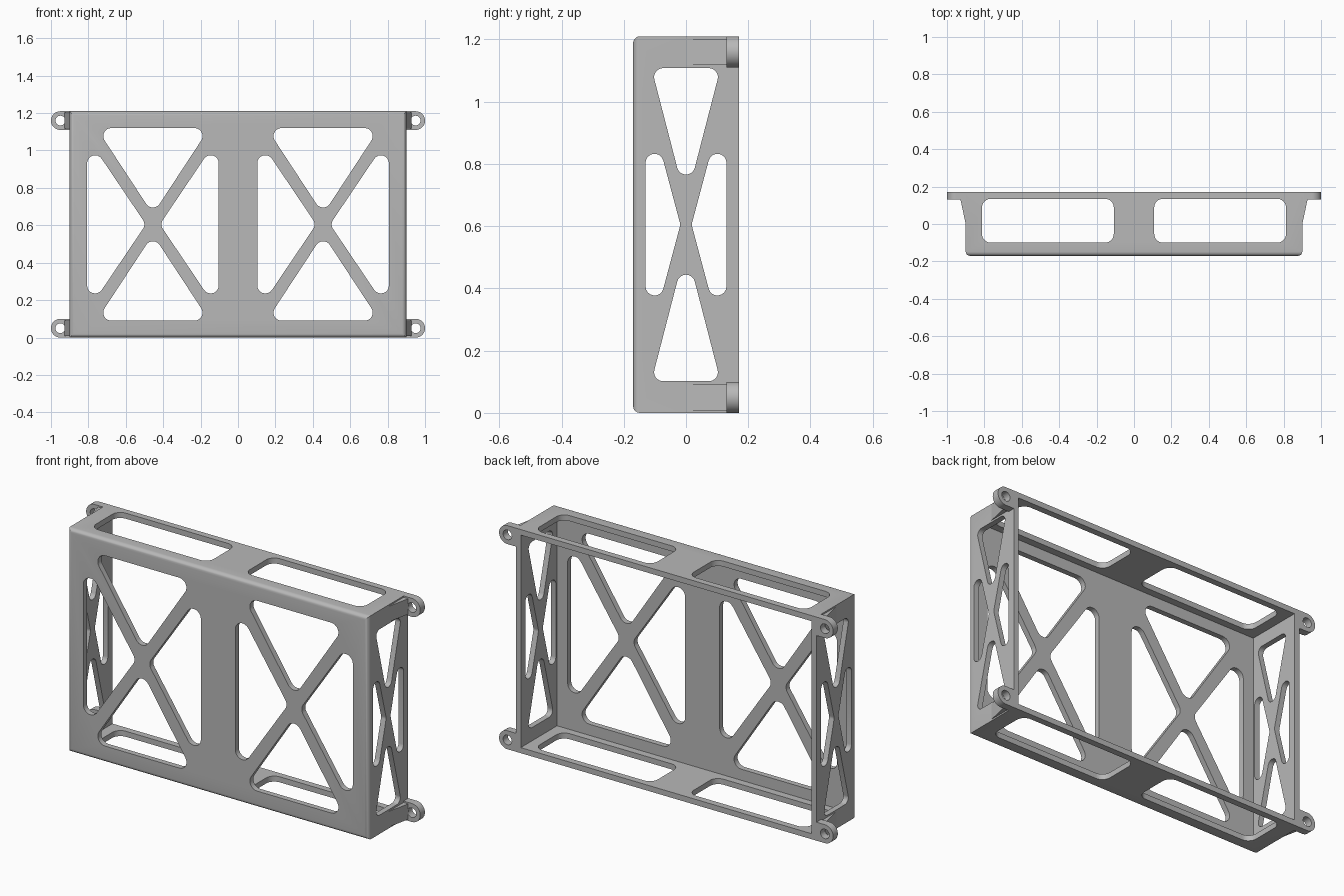
import bpy, bmesh, math
from mathutils import Vector

if "Cube" in bpy.data.objects:
    bpy.data.objects.remove(bpy.data.objects["Cube"])

W, D, H, T = 0.9, 0.17, 1.21, 0.03   # half width, half depth, height, wall
MID = H / 2

grey = bpy.data.materials.new("plain grey")
grey.use_nodes = True
grey.diffuse_color = (0.48, 0.48, 0.48, 1)
bsdf = next(n for n in grey.node_tree.nodes if n.type == 'BSDF_PRINCIPLED')
bsdf.inputs["Base Color"].default_value = grey.diffuse_color


def make_object(name, bm):
    bmesh.ops.recalc_face_normals(bm, faces=bm.faces)
    mesh = bpy.data.meshes.new(name)
    bm.to_mesh(mesh)
    bm.free()
    mesh.materials.append(grey)
    obj = bpy.data.objects.new(name, mesh)
    bpy.context.collection.objects.link(obj)
    return obj


def box(bm, x0, x1, y0, y1, z0, z1):
    verts = bmesh.ops.create_cube(bm, size=1)["verts"]
    for v in verts:
        v.co = ((x0 + x1) / 2 + v.co.x * (x1 - x0),
                (y0 + y1) / 2 + v.co.y * (y1 - y0),
                (z0 + z1) / 2 + v.co.z * (z1 - z0))
    return verts


def fillet(corners, r, steps=8):
    """Round every corner of a convex outline with radius r."""
    pts, n = [], len(corners)
    for i in range(n):
        p = Vector(corners[i])
        a = (Vector(corners[i - 1]) - p).normalized()
        b = (Vector(corners[(i + 1) % n]) - p).normalized()
        half = a.angle(b) / 2
        centre = p + (a + b).normalized() * (r / math.sin(half))
        start = p + a * (r / math.tan(half)) - centre
        end = p + b * (r / math.tan(half)) - centre
        sweep = start.angle_signed(end)
        for k in range(steps + 1):
            t = -sweep * k / steps
            c, s = math.cos(t), math.sin(t)
            pts.append(centre + Vector((c * start.x - s * start.y,
                                        s * start.x + c * start.y)))
    return pts


def prism(bm, pts, axis, lo, hi):
    """Extrude a 2D outline along an axis; the outline uses the other two axes in order."""
    def place(p, d):
        q = [p[0], p[1]]
        q.insert(axis, d)
        return q
    face = bm.faces.new([bm.verts.new(place(p, lo)) for p in pts])
    moved = bmesh.ops.extrude_face_region(bm, geom=[face])["geom"]
    for v in moved:
        if isinstance(v, bmesh.types.BMVert):
            v.co[axis] = hi


def cross_holes(bm, cu, flat_u, flat_z, tip_u, tip_z, side_u, side_z, r, axis, lo, hi):
    """Four rounded triangles that leave an X of struts around (cu, MID)."""
    for s in (-1, 1):
        upright = [(cu - flat_u, MID + s * flat_z), (cu + flat_u, MID + s * flat_z),
                   (cu, MID + s * tip_z)]
        sideways = [(cu + s * side_u, MID - side_z), (cu + s * side_u, MID + side_z),
                    (cu + s * tip_u, MID)]
        for tri in (upright, sideways):
            prism(bm, fillet(tri, r), axis, lo, hi)


def cut(target, cutter):
    cutter.hide_render = True
    mod = target.modifiers.new("cut", 'BOOLEAN')
    mod.operation, mod.solver, mod.object = 'DIFFERENCE', 'EXACT', cutter
    bpy.context.view_layer.objects.active = target
    bpy.ops.object.modifier_apply(modifier=mod.name)
    bpy.data.objects.remove(cutter)


def smooth(obj):
    bpy.ops.object.select_all(action='DESELECT')
    obj.select_set(True)
    bpy.context.view_layer.objects.active = obj
    bpy.ops.object.shade_smooth_by_angle(angle=math.radians(30))


# Tray: box with rounded front edges, open at the back
bm = bmesh.new()
box(bm, -W, W, -D, D, 0, H)
front_edges = [e for e in bm.edges if all(v.co.y < 0 for v in e.verts)]
bmesh.ops.bevel(bm, geom=front_edges, offset=0.022, segments=5, profile=0.5,
                affect='EDGES')
tray = make_object("tray", bm)

bm = bmesh.new()
box(bm, -W + T, W - T, -D + T, D + 0.1, T, H - T)
cut(tray, make_object("cavity_cutter", bm))

# Front panel windows
bm = bmesh.new()
for cx in (-0.455, 0.455):
    cross_holes(bm, cx, 0.302, 0.515, 0.037, 0.055, 0.352, 0.467, 0.043,
                1, -D - 0.1, -D + T + 0.05)
cut(tray, make_object("front_window_cutter", bm))

# End panel windows, through both ends
bm = bmesh.new()
cross_holes(bm, 0, 0.111, 0.503, 0.018, 0.074, 0.13, 0.42, 0.029, 0, -1.1, 1.1)
cut(tray, make_object("end_window_cutter", bm))

# Top and bottom slots
bm = bmesh.new()
for s in (-1, 1):
    slot = [(s * 0.108, -0.10), (s * 0.813, -0.10), (s * 0.813, 0.135), (s * 0.108, 0.135)]
    prism(bm, fillet(slot, 0.048), 2, -0.1, H + 0.1)
cut(tray, make_object("slot_cutter", bm))
smooth(tray)

# Mounting ears with screw holes and tapered gussets at the four back corners
R, EAR_X = 0.05, 0.95
for s, side in ((1, "left"), (-1, "right")):
    for cz, level in ((R, "lower"), (H - R, "upper")):
        bm = bmesh.new()
        outline = [(s * (W - 0.005), cz - R)]
        outline += [(s * (EAR_X + R * math.cos(a)), cz + R * math.sin(a))
                    for a in (math.pi * (k / 24 - 0.5) for k in range(25))]
        outline += [(s * (W - 0.005), cz + R)]
        prism(bm, outline, 1, D - 0.04, D)
        ear = make_object(f"{level}_{side}_ear", bm)

        bm = bmesh.new()
        ring = [(s * EAR_X + 0.026 * math.cos(a), cz + 0.026 * math.sin(a))
                for a in (math.tau * k / 32 for k in range(32))]
        prism(bm, ring, 1, 0, 0.3)
        cut(ear, make_object("screw_hole_cutter", bm))
        smooth(ear)

        bm = bmesh.new()
        wedge = [(s * (W - 0.005), 0.0), (s * W, 0.0), (s * 0.928, D - 0.038),
                 (s * (W - 0.005), D - 0.038)]
        prism(bm, wedge, 2, cz - 0.042, cz + 0.042)
        make_object(f"{level}_{side}_gusset", bm)
